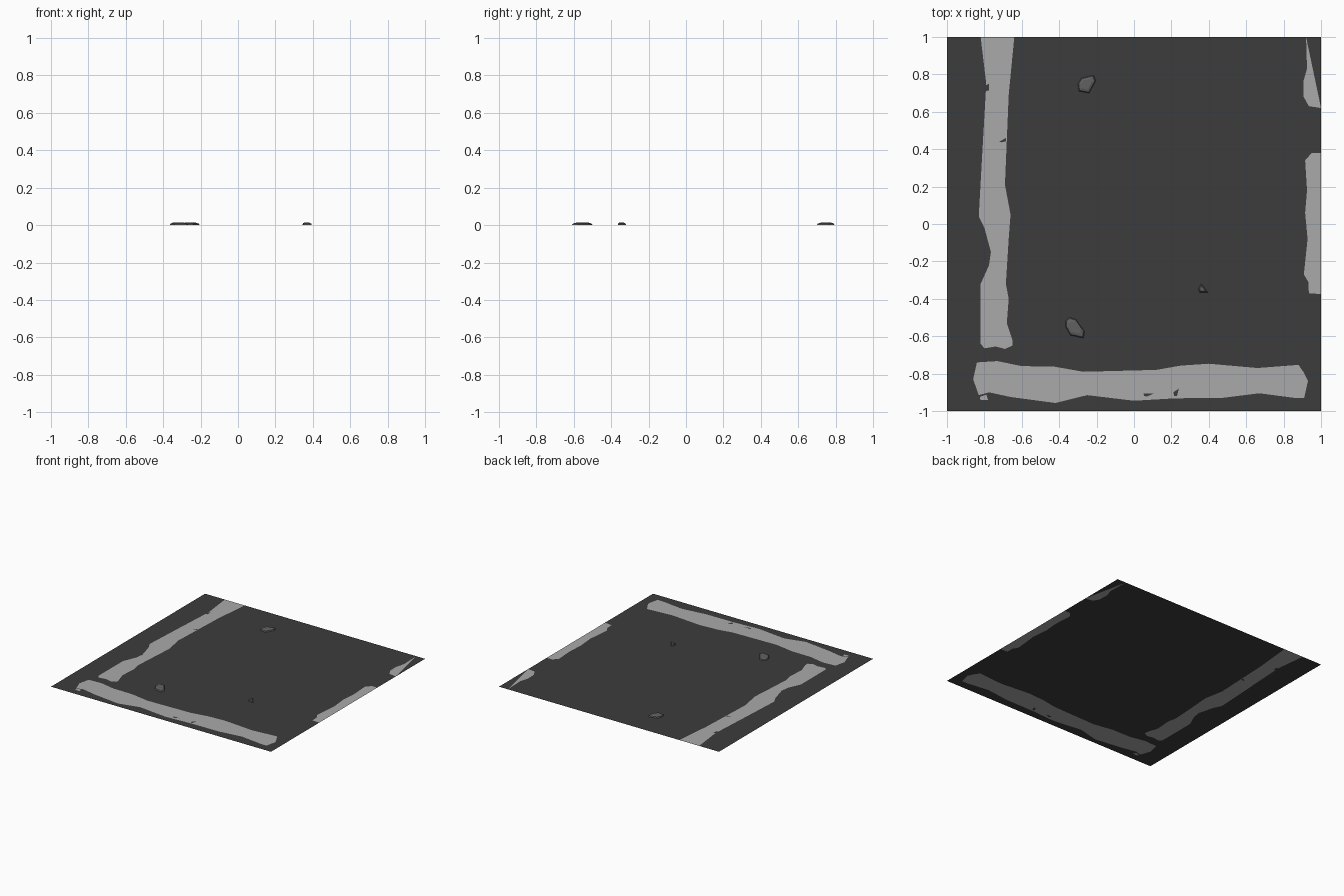
import bpy, bmesh
from mathutils import Vector
from mathutils.geometry import delaunay_2d_cdt

if "Cube" in bpy.data.objects:
    bpy.data.objects.remove(bpy.data.objects["Cube"])


def material(name, v):
    m = bpy.data.materials.new(name)
    m.diffuse_color = (v, v, v, 1)
    m.use_nodes = True
    m.node_tree.nodes["Principled BSDF"].inputs["Base Color"].default_value = m.diffuse_color
    return m


asphalt = material("dark asphalt", 0.046)
paint = material("worn light paint", 0.40)
rock = material("grey stone", 0.12)


def add_object(name, bm, mats):
    me = bpy.data.meshes.new(name)
    bm.to_mesh(me)
    bm.free()
    for m in mats:
        me.materials.append(m)
    ob = bpy.data.objects.new(name, me)
    bpy.context.collection.objects.link(ob)
    return ob


# Worn edge outlines of the painted lines
left_line = [(-.82, 1), (-.79, .75), (-.81, .40), (-.83, .04), (-.80, -.02), (-.765, -.15),
             (-.775, -.22), (-.82, -.32), (-.82, -.64), (-.80, -.665), (-.74, -.655),
             (-.69, -.668), (-.65, -.65), (-.65, -.62), (-.68, -.53), (-.67, -.40),
             (-.685, -.32), (-.67, -.08), (-.66, .05), (-.69, .21), (-.68, .45),
             (-.67, .69), (-.64, 1)]
front_line = [(-.84, -.74), (-.73, -.733), (-.60, -.76), (-.43, -.762), (-.27, -.79),
              (.12, -.78), (.25, -.757), (.40, -.747), (.66, -.77), (.88, -.753),
              (.905, -.79), (.93, -.84), (.91, -.93), (.86, -.93), (.67, -.905),
              (.47, -.93), (.22, -.932), (0, -.945), (-.25, -.915), (-.42, -.957),
              (-.66, -.925), (-.775, -.90), (-.83, -.915), (-.86, -.83)]
right_back = [(.92, 1), (.925, .83), (.905, .76), (.907, .68), (.935, .63), (1, .62)]
right_middle = [(1, .38), (.95, .38), (.915, .34), (.925, .18), (.915, .06),
                (.928, -.08), (.908, -.27), (.932, -.31), (.935, -.37), (1, -.375)]
flake = [(-.825, -.925), (-.79, -.912), (-.78, -.94), (-.82, -.942)]
# Chips where asphalt shows through
chips = [[(.05, -.905), (.105, -.907), (.07, -.922), (.055, -.92)],
         [(.21, -.90), (.24, -.88), (.23, -.92), (.215, -.92)],
         [(-.72, .44), (-.685, .46), (-.685, .442), (-.71, .437)],
         [(-.797, .74), (-.775, .75), (-.775, .715), (-.79, .71)]]

# Road tile: one flat sheet split along the paint outlines
square = [(-1, -1), (1, -1), (1, 1), (-1, 1)]
lines = [left_line, front_line, right_back, right_middle, flake]
pts, polys = [], []
for outline in [square] + lines + chips:
    polys.append(list(range(len(pts), len(pts) + len(outline))))
    pts += [Vector(p) for p in outline]


def inside(x, y, poly):
    hit = False
    for (ax, ay), (bx, by) in zip(poly, poly[1:] + poly[:1]):
        if (ay > y) != (by > y) and x < ax + (y - ay) * (bx - ax) / (by - ay):
            hit = not hit
    return hit


edges = [(a, b) for p in polys for a, b in zip(p, p[1:] + p[:1])]
verts, _, tris, *_ = delaunay_2d_cdt(pts, edges, [], 0, 1e-5)
bm = bmesh.new()
bv = [bm.verts.new((v.x, v.y, 0)) for v in verts]
for t in tris:
    f = bm.faces.new([bv[i] for i in t])
    f.normal_update()
    if f.normal.z < 0:
        f.normal_flip()
    c = f.calc_center_median()
    painted = any(inside(c.x, c.y, p) for p in lines)
    chipped = any(inside(c.x, c.y, p) for p in chips)
    f.material_index = int(painted and not chipped)
add_object("road_tile", bm, [asphalt, paint])


# Loose stones: low chunks with a bevelled flat top
def stone(name, outline, height=0.013):
    bm = bmesh.new()
    cx = sum(p[0] for p in outline) / len(outline)
    cy = sum(p[1] for p in outline) / len(outline)
    rings = []
    for s, z in ((1, 0), (.9, height * .65), (.6, height)):
        rings.append([bm.verts.new((cx + (x - cx) * s, cy + (y - cy) * s, z)) for x, y in outline])
    n = len(outline)
    for lo, hi in zip(rings, rings[1:]):
        for i in range(n):
            j = (i + 1) % n
            bm.faces.new((lo[i], lo[j], hi[j], hi[i]))
    bm.faces.new(rings[-1])
    bmesh.ops.recalc_face_normals(bm, faces=bm.faces)
    if bm.faces[:][-1].normal.z < 0:
        bmesh.ops.reverse_faces(bm, faces=bm.faces)
    add_object(name, bm, [rock])


stone("stone_back", [(-.30, .75), (-.28, .78), (-.215, .795), (-.205, .765), (-.24, .70), (-.295, .71)])
stone("stone_front", [(-.365, -.515), (-.345, -.50), (-.31, -.51), (-.265, -.575),
                      (-.27, -.61), (-.34, -.595), (-.365, -.55)])
stone("stone_small", [(.345, -.345), (.36, -.32), (.395, -.365), (.35, -.365)])
